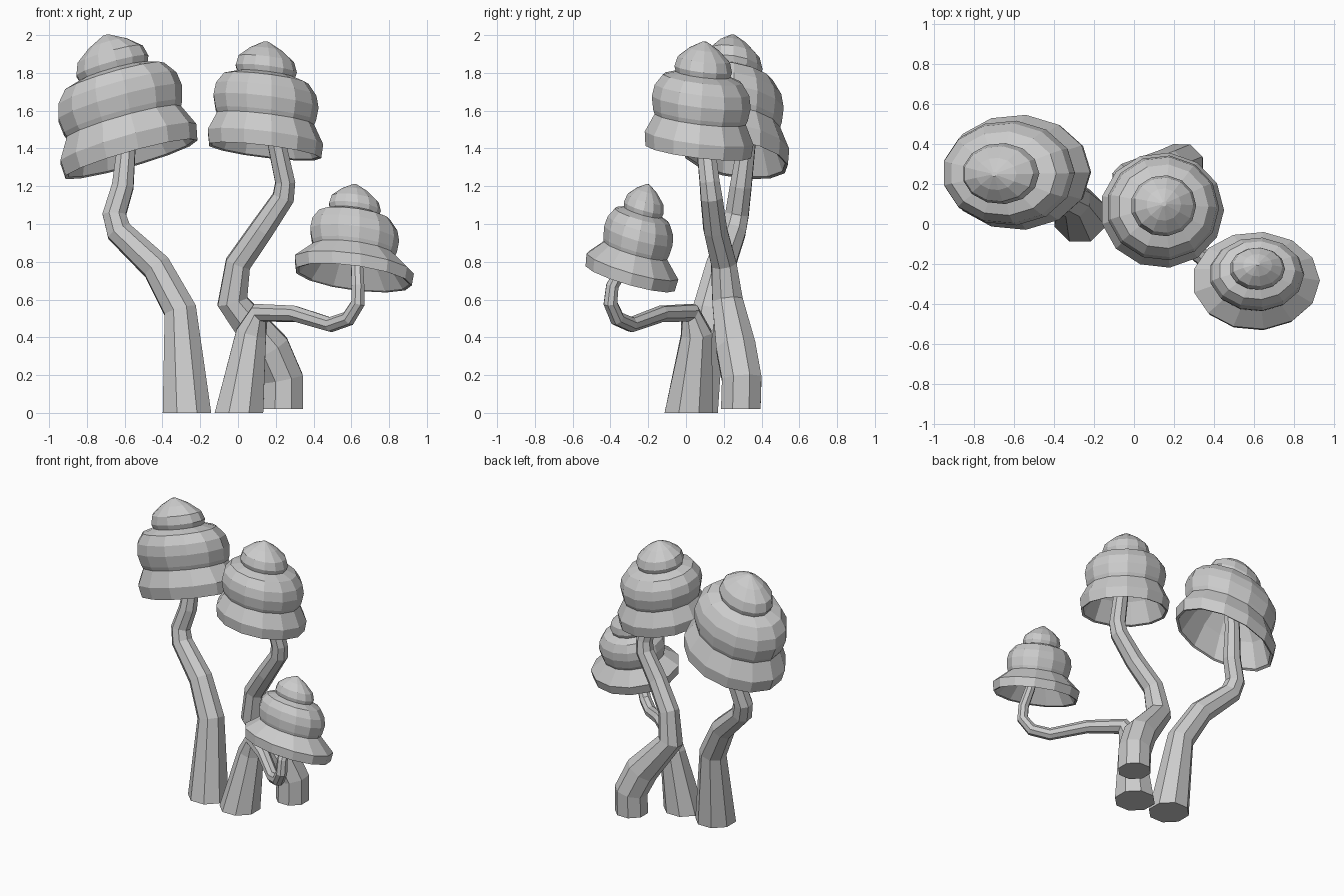
import bpy, bmesh, math
from mathutils import Vector

default = bpy.data.objects.get("Cube")
if default:
    bpy.data.objects.remove(default, do_unlink=True)

GREY = (0.6, 0.6, 0.6, 1)
grey = bpy.data.materials.new("plain grey")
grey.use_nodes = True
grey.diffuse_color = GREY
grey.node_tree.nodes["Principled BSDF"].inputs["Base Color"].default_value = GREY


def skin(name, rings):
    """Bridge a list of equal point rings and close both ends."""
    bm = bmesh.new()
    loops = [[bm.verts.new(p) for p in ring] for ring in rings]
    n = len(loops[0])
    for a, b in zip(loops, loops[1:]):
        for i in range(n):
            j = (i + 1) % n
            bm.faces.new((a[i], a[j], b[j], b[i]))
    bm.faces.new(loops[0][::-1])
    bm.faces.new(loops[-1])
    bmesh.ops.recalc_face_normals(bm, faces=bm.faces)
    mesh = bpy.data.meshes.new(name)
    bm.to_mesh(mesh)
    bm.free()
    mesh.materials.append(grey)
    obj = bpy.data.objects.new(name, mesh)
    bpy.context.collection.objects.link(obj)
    return obj


def stem(name, path, sides=8):
    """Tapered tube through (x, y, z, radius) points."""
    pts = [Vector(p[:3]) for p in path]
    last = len(pts) - 1
    tangent, side = Vector((0, 0, 1)), Vector((1, 0, 0))
    rings = []
    for k, p in enumerate(pts):
        if k == last:
            new = (p - pts[k - 1]).normalized()
        elif k:
            new = ((p - pts[k - 1]).normalized() + (pts[k + 1] - p).normalized()).normalized()
        else:
            new = tangent
        side = tangent.rotation_difference(new) @ side
        tangent = new
        up = tangent.cross(side)
        ring = []
        for i in range(sides):
            a = math.tau * (i + 0.5) / sides
            ring.append(p + path[k][3] * 1.03 * (side * math.cos(a) + up * math.sin(a)))
        rings.append(ring)
    return skin(name, rings)


# Cap profile as (height fraction, radius fraction): hollow, skirt, then two lobes
HOLLOW = [(0.5, 0.12), (0.46, 0.45), (0.26, 0.72), (0.0, 0.92)]
SKIRT = [(-0.01, 0.97), (0.12, 1.0)]
LOBES = [(0.29, 0.84), (0.33, 0.87), (0.45, 0.91), (0.56, 0.87), (0.66, 0.73),
         (0.70, 0.50), (0.75, 0.53), (0.84, 0.48), (0.93, 0.28), (1.0, 0.04)]


def cap(name, base, apex, rx, ry, slope_x, slope_y, waist=1.0, sides=13):
    """Tiered cap leaning from base to apex, with sloping rings."""
    base, apex = Vector(base), Vector(apex)
    inner = [(t, r * (waist if t else 1)) for t, r in HOLLOW]
    rows = inner + SKIRT + [(t, r * waist) for t, r in LOBES]
    rings = []
    for t, r in rows:
        c = base.lerp(apex, t)
        ring = []
        for i in range(sides):
            a = math.tau * i / sides
            dx, dy = rx * r * math.cos(a), ry * r * math.sin(a)
            ring.append(c + Vector((dx, dy, slope_x * dx + slope_y * dy)))
        rings.append(ring)
    return skin(name, rings)


# Tall mushroom on the right
stem("right_stem", [
    (-0.27, 0.04, 0, 0.135), (-0.305, 0.12, 0.54, 0.09), (-0.43, 0.18, 0.77, 0.08),
    (-0.63, 0.25, 0.96, 0.07), (-0.655, 0.27, 1.05, 0.065), (-0.61, 0.29, 1.2, 0.06),
    (-0.59, 0.32, 1.42, 0.05), (-0.59, 0.28, 1.7, 0.045)])
cap("right_cap", (-0.57, 0.26, 1.35), (-0.70, 0.25, 2.0), 0.365, 0.29, 0.28, -0.15)

# Middle mushroom
stem("middle_stem", [
    (0.24, 0.29, 0.02, 0.11), (0.24, 0.295, 0.18, 0.11), (0.17, 0.265, 0.34, 0.11),
    (-0.03, 0.22, 0.59, 0.085), (0.0, 0.20, 0.79, 0.07), (0.125, 0.155, 0.97, 0.065),
    (0.24, 0.135, 1.14, 0.06), (0.25, 0.125, 1.22, 0.055), (0.2, 0.10, 1.45, 0.05),
    (0.17, 0.09, 1.68, 0.045)])
cap("middle_cap", (0.14, 0.065, 1.39), (0.15, 0.10, 1.965), 0.31, 0.29, -0.12, -0.12)

# Small mushroom on a bent stem
stem("small_stem", [
    (0.005, 0.015, 0, 0.135), (0.07, 0.055, 0.42, 0.085), (0.115, 0.02, 0.53, 0.055),
    (0.3, -0.13, 0.525, 0.043), (0.49, -0.29, 0.467, 0.04), (0.585, -0.365, 0.5, 0.04),
    (0.635, -0.40, 0.58, 0.038), (0.635, -0.39, 0.67, 0.035), (0.63, -0.33, 0.78, 0.033),
    (0.62, -0.27, 0.97, 0.03)])
cap("small_cap", (0.61, -0.295, 0.72), (0.62, -0.2, 1.21), 0.32, 0.245, -0.13, -0.28, 0.82)
